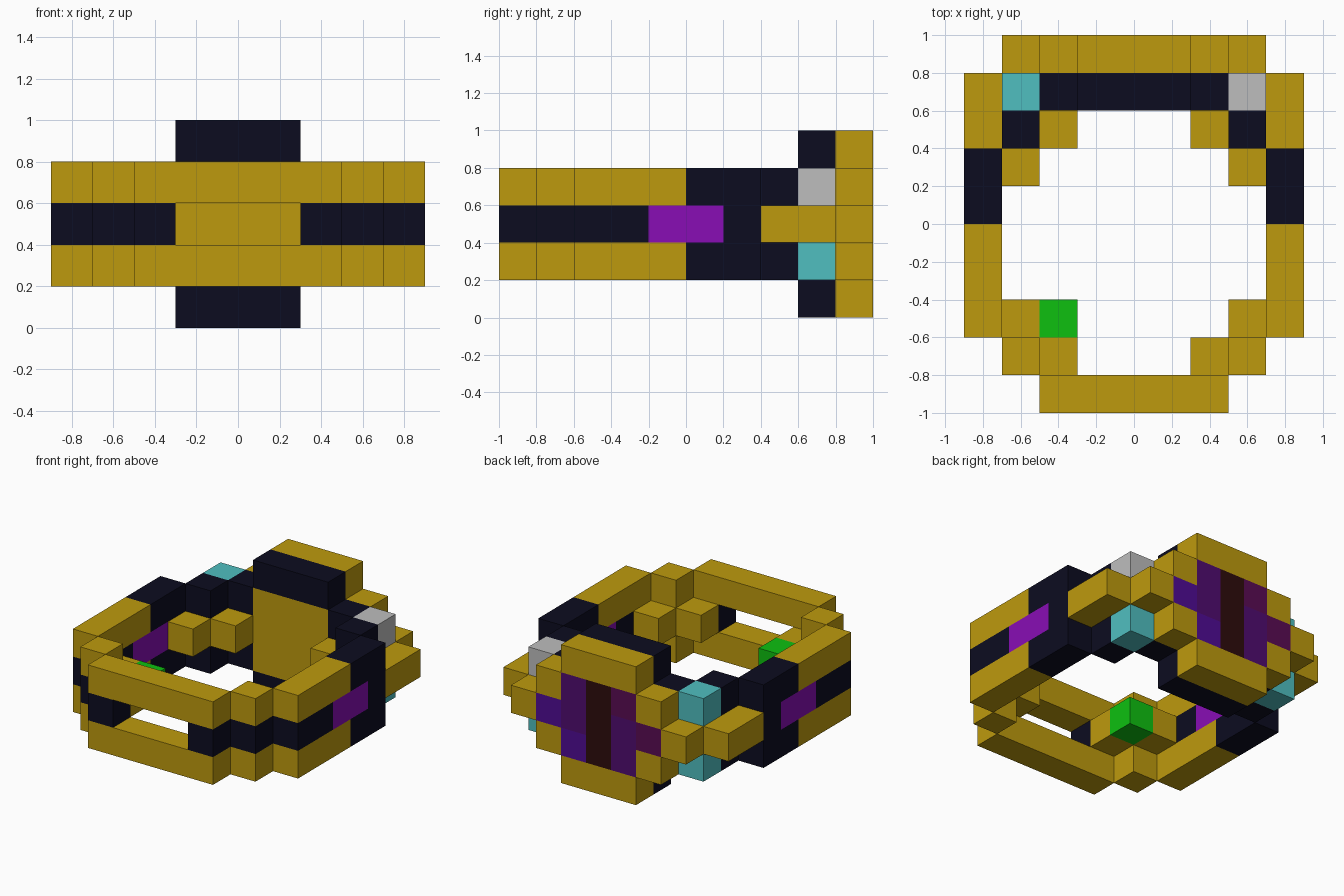
import bpy, bmesh
from mathutils import Matrix, Vector

if "Cube" in bpy.data.objects:
    bpy.data.objects.remove(bpy.data.objects["Cube"], do_unlink=True)

U = 0.2  # size of one block


def linear(v):
    v /= 255
    return v / 12.92 if v <= 0.04045 else ((v + 0.055) / 1.055) ** 2.4


def material(name, rgb):
    m = bpy.data.materials.new(name)
    col = tuple(linear(v) for v in rgb) + (1.0,)
    m.diffuse_color = col
    m.use_nodes = True
    bsdf = m.node_tree.nodes["Principled BSDF"]
    bsdf.inputs["Base Color"].default_value = col
    bsdf.inputs["Roughness"].default_value = 0.8
    return m


gold = material("gold", (190, 154, 13))
navy = material("dark navy", (12, 12, 32))
cyan = material("cyan", (80, 191, 192))
grey = material("light grey", (190, 190, 190))
green = material("green", (14, 192, 16))
violet = material("bright violet", (136, 13, 181))
indigo = material("indigo", (80, 12, 148))
purple = material("deep purple", (80, 12, 112))
plum = material("plum", (90, 12, 84))
maroon = material("dark maroon", (46, 12, 12))


def part(name, mat, *boxes, mirror=False):
    """Each box is an inclusive block range: (x0, x1, y0, y1, z0, z1)."""
    bm = bmesh.new()
    for x0, x1, y0, y1, z0, z1 in boxes:
        spans = [(x0, x1)] + ([(-x1, -x0)] if mirror else [])
        for a, b in spans:
            size = Vector((b - a + 1, y1 - y0 + 1, z1 - z0 + 1)) * U
            mid = Vector(((a + b) / 2, (y0 + y1 + 1) / 2 - 5, (z0 + z1 + 1) / 2)) * U
            bmesh.ops.create_cube(
                bm, size=1, matrix=Matrix.Translation(mid) @ Matrix.Diagonal((*size, 1)))
    me = bpy.data.meshes.new(name)
    bm.to_mesh(me)
    bm.free()
    me.materials.append(mat)
    ob = bpy.data.objects.new(name, me)
    bpy.context.collection.objects.link(ob)
    return ob


# Upper and lower gold rails: front bar, stepped corners, sides
for name, k in (("lower", 1), ("upper", 3)):
    part(name + "_front_rail", gold, (-2, 2, 0, 0, k, k))
    part(name + "_side_rails", gold, (3, 3, 1, 1, k, k), (4, 4, 2, 4, k, k), mirror=True)
    part(name + "_side_rail_ends", navy, (4, 4, 5, 6, k, k), mirror=True)

# Dark middle band between the rails, with violet side gems
part("middle_band", navy, (2, 2, 0, 0, 2, 2), (3, 3, 1, 1, 2, 2),
     (4, 4, 2, 3, 2, 2), (4, 4, 6, 6, 2, 2), mirror=True)
part("side_gems", violet, (4, 4, 4, 5, 2, 2), mirror=True)

# Inner blocks at the four corners
part("front_inner_blocks", gold, (2, 2, 1, 1, 2, 2), (3, 3, 2, 2, 2, 2), mirror=True)
part("back_inner_blocks", gold, (3, 3, 6, 6, 2, 2), (2, 2, 7, 7, 2, 2), mirror=True)
part("green_stud", green, (-2, -2, 2, 2, 2, 2))

# Back corners with coloured studs
part("back_corners", navy, (3, 3, 7, 7, 1, 3), (2, 2, 8, 8, 1, 3),
     (3, 3, 8, 8, 2, 2), mirror=True)
part("back_corner_wings", gold, (4, 4, 7, 8, 2, 2), (3, 3, 9, 9, 2, 2), mirror=True)
part("lower_studs", cyan, (3, 3, 8, 8, 1, 1), mirror=True)
part("upper_right_stud", cyan, (-3, -3, 8, 8, 3, 3))
part("upper_left_stud", grey, (3, 3, 8, 8, 3, 3))

# Back plate: inner panel, dark caps and gold frame
part("inner_panel", gold, (-1, 1, 8, 8, 1, 3))
part("panel_caps", navy, (-1, 1, 8, 8, 0, 0), (-1, 1, 8, 8, 4, 4))
part("back_frame", gold, (-1, 1, 9, 9, 0, 0), (-1, 1, 9, 9, 4, 4))
part("back_frame_corners", gold, (2, 2, 9, 9, 1, 1), (2, 2, 9, 9, 3, 3), mirror=True)

# Eye shape on the back
part("eye_pupil", maroon, (0, 0, 9, 9, 1, 3))
part("eye_iris", purple, (1, 1, 9, 9, 2, 3), (-1, -1, 9, 9, 1, 2))
part("eye_left_edge", indigo, (2, 2, 9, 9, 2, 2), (1, 1, 9, 9, 1, 1))
part("eye_right_edge", plum, (-2, -2, 9, 9, 2, 2), (-1, -1, 9, 9, 3, 3))
